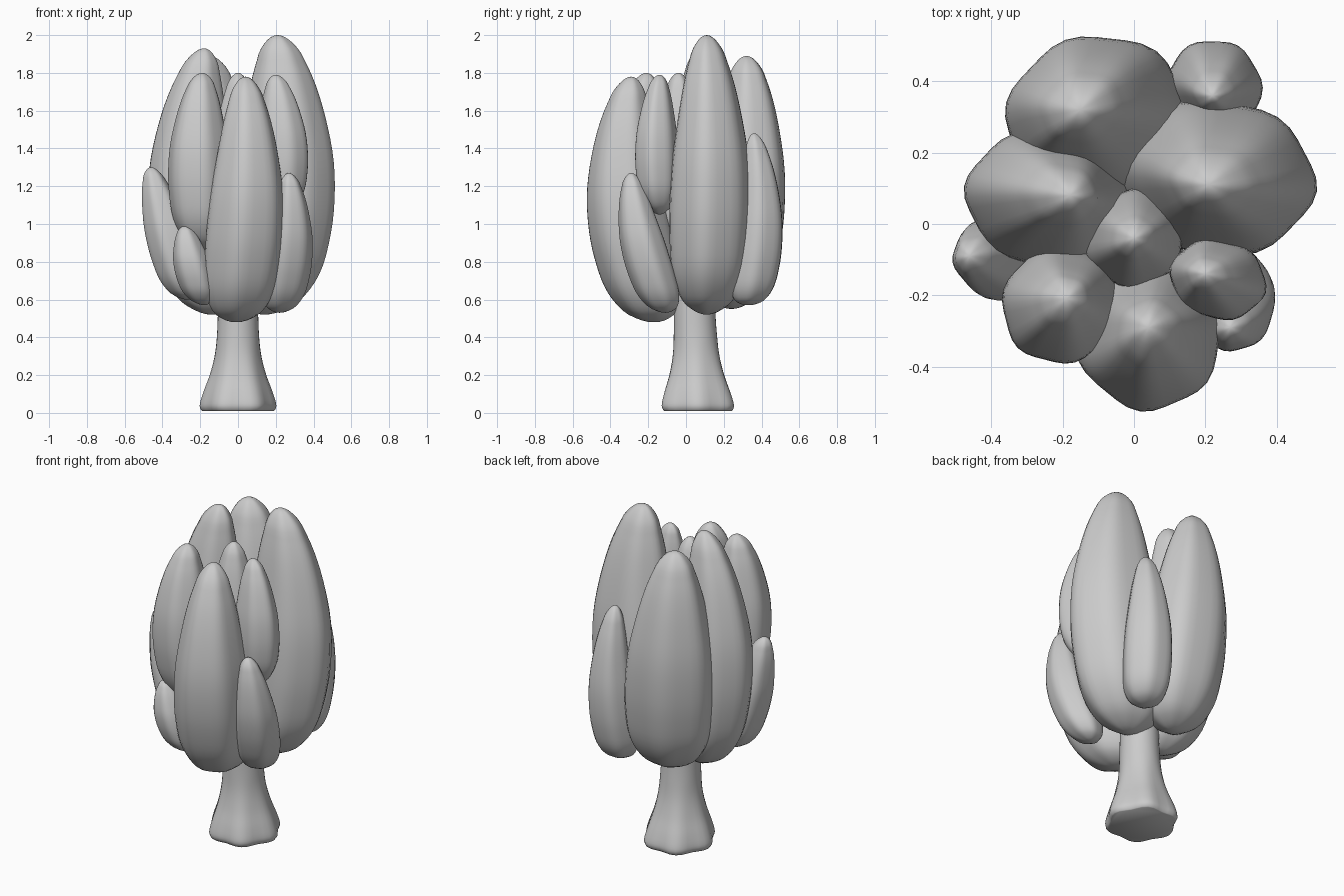
import bpy, bmesh, math
from mathutils import Vector

if "Cube" in bpy.data.objects:
    bpy.data.objects.remove(bpy.data.objects["Cube"])

SEG = 36


def loft(name, rings, bottom=None, top=None):
    """Skin a list of closed rings, ending in a point or a flat cap."""
    bm = bmesh.new()
    loops = [[bm.verts.new(p) for p in ring] for ring in rings]
    for a, b in zip(loops, loops[1:]):
        for i in range(SEG):
            j = (i + 1) % SEG
            bm.faces.new((a[i], a[j], b[j], b[i]))
    for loop, point in ((loops[0], bottom), (loops[-1], top)):
        if point is None:
            bm.faces.new(loop)
        else:
            v = bm.verts.new(point)
            for i in range(SEG):
                bm.faces.new((loop[i], loop[(i + 1) % SEG], v))
    bmesh.ops.recalc_face_normals(bm, faces=bm.faces)
    mesh = bpy.data.meshes.new(name)
    bm.to_mesh(mesh)
    bm.free()
    obj = bpy.data.objects.new(name, mesh)
    bpy.context.collection.objects.link(obj)
    bpy.context.view_layer.objects.active = obj
    obj.select_set(True)
    bpy.ops.object.shade_smooth_by_angle(angle=math.radians(50))
    obj.select_set(False)
    return obj


def curve(keys, t):
    """Smooth (Catmull-Rom style) interpolation of (t, value) keys."""
    for i in range(len(keys) - 1):
        (t0, v0), (t1, v1) = keys[i], keys[i + 1]
        if t <= t1:
            ta, va = keys[max(i - 1, 0)]
            tb, vb = keys[min(i + 2, len(keys) - 1)]
            m0, m1 = (v1 - va) / (t1 - ta), (vb - v0) / (tb - t0)
            h, s = t1 - t0, (t - t0) / (t1 - t0)
            return ((2*s**3 - 3*s*s + 1)*v0 + (s**3 - 2*s*s + s)*h*m0
                    + (3*s*s - 2*s**3)*v1 + (s**3 - s*s)*h*m1)
    return keys[-1][1]


# Bud profile: blunt round base, tapering to a small rounded tip
BUD = [(0, 0), (.02, .38), (.06, .66), (.15, .9), (.28, .99), (.4, 1),
       (.55, .94), (.7, .79), (.82, .63), (.9, .48), (.96, .32), (1, 0)]


def lobe(name, bottom, mid, tip, radial, across, angle, skew):
    """Foliage bud along a bowed axis with a softly six-sided section."""
    ang = math.radians(angle)
    out = Vector((math.cos(ang), math.sin(ang), 0))
    side = Vector((-out.y, out.x, 0))
    b, p = Vector(bottom), Vector(tip)
    m = Vector((*mid, b.z + .4 * (p.z - b.z)))

    def axis(t):
        return (b * (t - .4) * (t - 1) / .4 + m * t * (t - 1) / (.4 * -.6)
                + p * t * (t - .4) / .6)
    rings = []
    n = 36
    for k in range(1, n):
        t = .5 - .5 * math.cos(math.pi * k / n)
        u = t ** skew          # below 1 puts the weight lower
        r = curve(BUD, u)
        if u < .02:            # round off both ends like an ellipsoid
            r = .38 * math.sqrt(u / .02)
        elif u > .96:
            r = .32 * math.sqrt((1 - u) / .04)
        ring = []
        for i in range(SEG):
            a = math.tau * i / SEG
            f = r * (1 + .03 * math.cos(6 * a))
            ring.append(axis(t) + out * radial * f * math.cos(a) + side * across * f * math.sin(a))
        rings.append(ring)
    return loft(name, rings, b, p)


# Foliage lobes: base point, middle centre, tip, half depth, half width, facing, skew
LOBES = [
    ("front_lobe", (-.01, -.17, .48), (.04, -.3), (.04, -.29, 1.78), .215, .205, -98, .93),
    ("right_lobe", (.14, .11, .52), (.235, .13), (.21, .11, 2.0), .27, .215, -8, 1),
    ("back_lobe", (-.07, .24, .55), (-.11, .305), (-.15, .32, 1.89), .215, .25, 110, 1),
    ("left_lobe", (-.14, .05, .52), (-.24, .07), (-.18, .08, 1.93), .23, .19, 172, 1),
    ("front_left_lobe", (-.18, -.18, .86), (-.205, -.225), (-.19, -.21, 1.8), .165, .16, -135, 1.1),
    ("front_right_lobe", (.22, -.14, 1.05), (.235, -.155), (.2, -.14, 1.79), .135, .11, -15, 1.1),
    ("centre_lobe", (0, -.04, .9), (0, -.04), (0, -.04, 1.8), .14, .135, 25, 1),
    ("small_left_lobe", (-.27, -.08, .6), (-.35, -.09), (-.46, -.09, 1.3), .125, .125, 190, 1),
    ("small_front_left_lobe", (-.18, -.23, .57), (-.23, -.27), (-.28, -.29, .99), .1, .1, -130, 1.1),
    ("small_right_lobe", (.22, -.11, .53), (.27, -.21), (.27, -.29, 1.27), .12, .125, -45, .95),
    ("small_back_lobe", (.2, .33, .57), (.225, .385), (.22, .36, 1.48), .13, .135, 60, .85),
]
for spec in LOBES:
    lobe(*spec)

# Trunk: flared foot with six root ridges fading upward
FLARE = [(0, .175), (.015, .195), (.04, .203), (.1, .187), (.2, .15),
         (.3, .124), (.4, .112), (.55, .106), (.8, .1)]
trunk_rings = []
for k in range(33):
    z = .01 + .79 * (k / 32) ** 1.6
    r, ridge = curve(FLARE, z), .06 * max(0, 1 - z / .4)
    cy = .064 - .035 * min(z, .5)
    trunk_rings.append([
        Vector((r * (1 - ridge + ridge * math.cos(6 * a)) * math.cos(a),
                cy + 1.03 * r * (1 - ridge + ridge * math.cos(6 * a)) * math.sin(a), z))
        for a in (math.tau * i / SEG for i in range(SEG))])
loft("trunk", trunk_rings)
